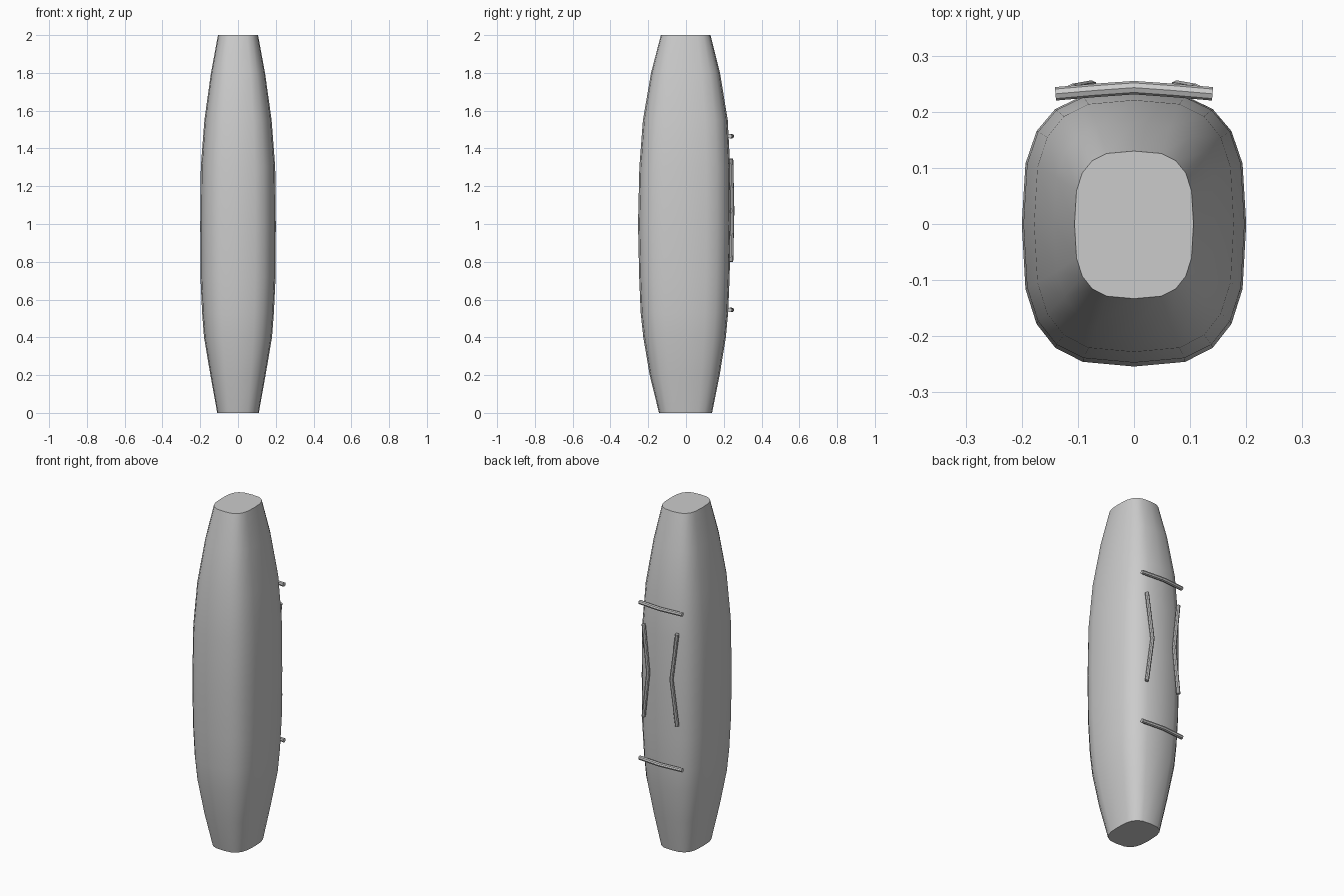
import bpy, bmesh, math
from mathutils import Vector

if "Cube" in bpy.data.objects:
    bpy.data.objects.remove(bpy.data.objects["Cube"])


def finish(name, bm, angle):
    bmesh.ops.recalc_face_normals(bm, faces=bm.faces[:])
    me = bpy.data.meshes.new(name)
    bm.to_mesh(me)
    bm.free()
    ob = bpy.data.objects.new(name, me)
    bpy.context.collection.objects.link(ob)
    bpy.ops.object.select_all(action='DESELECT')
    ob.select_set(True)
    bpy.context.view_layer.objects.active = ob
    bpy.ops.object.shade_smooth_by_angle(angle=math.radians(angle))
    return ob


def loft(name, rings, angle=40):
    bm = bmesh.new()
    loops = [[bm.verts.new(p) for p in ring] for ring in rings]
    for a, b in zip(loops, loops[1:]):
        n = len(a)
        for i in range(n):
            bm.faces.new((a[i], a[(i + 1) % n], b[(i + 1) % n], b[i]))
    bm.faces.new(loops[0])
    bm.faces.new(loops[-1])
    return finish(name, bm, angle)


def body_ring(z, w, front, back, sides=20, n=3.0):
    pts = []
    for i in range(sides):
        t = 2 * math.pi * i / sides
        c, s = math.cos(t), math.sin(t)
        x = math.copysign(abs(c) ** (2 / n), c) * w
        y = math.copysign(abs(s) ** (2 / n), s) * (back if s > 0 else front)
        pts.append((x, y, z))
    return pts


def tube(name, path, r, side, sides=8):
    # side: fixed direction used for the cross-section frame
    path = [Vector(p) for p in path]
    rings = []
    for i, p in enumerate(path):
        t = (path[min(i + 1, len(path) - 1)] - path[max(i - 1, 0)]).normalized()
        u = (side - t * side.dot(t)).normalized()
        v = t.cross(u)
        rings.append([p + r * (math.cos(a) * u + math.sin(a) * v)
                      for a in (2 * math.pi * k / sides for k in range(sides))])
    return loft(name, rings)


# Pod body: z, half width, front depth, back depth
profile = [
    (0.0, 0.11, 0.143, 0.138),
    (0.2, 0.146, 0.192, 0.178),
    (0.4, 0.18, 0.226, 0.211),
    (0.53, 0.19, 0.24, 0.223),
    (0.72, 0.199, 0.248, 0.231),
    (1.0, 0.2, 0.254, 0.236),
    (1.3, 0.197, 0.247, 0.234),
    (1.55, 0.178, 0.228, 0.221),
    (1.8, 0.143, 0.185, 0.18),
    (2.0, 0.106, 0.133, 0.13),
]
loft("pod_body", [body_ring(*row) for row in profile], 45)

# Two cross bars bowed around the back
for label, z in (("lower", 0.545), ("upper", 1.465)):
    tube(label + "_cross_bar",
         [(-0.14, 0.232, z), (-0.07, 0.238, z), (0, 0.243, z),
          (0.07, 0.238, z), (0.14, 0.232, z)], 0.012, Vector((0, 0, 1)))

# Pair of bent handles with elbows pointing inward
for label, s in (("left", -1), ("right", 1)):
    tube(label + "_handle",
         [(s * 0.11, 0.239, 0.8), (s * 0.076, 0.245, 1.07),
          (s * 0.11, 0.239, 1.345)], 0.011, Vector((0, 1, 0)))
